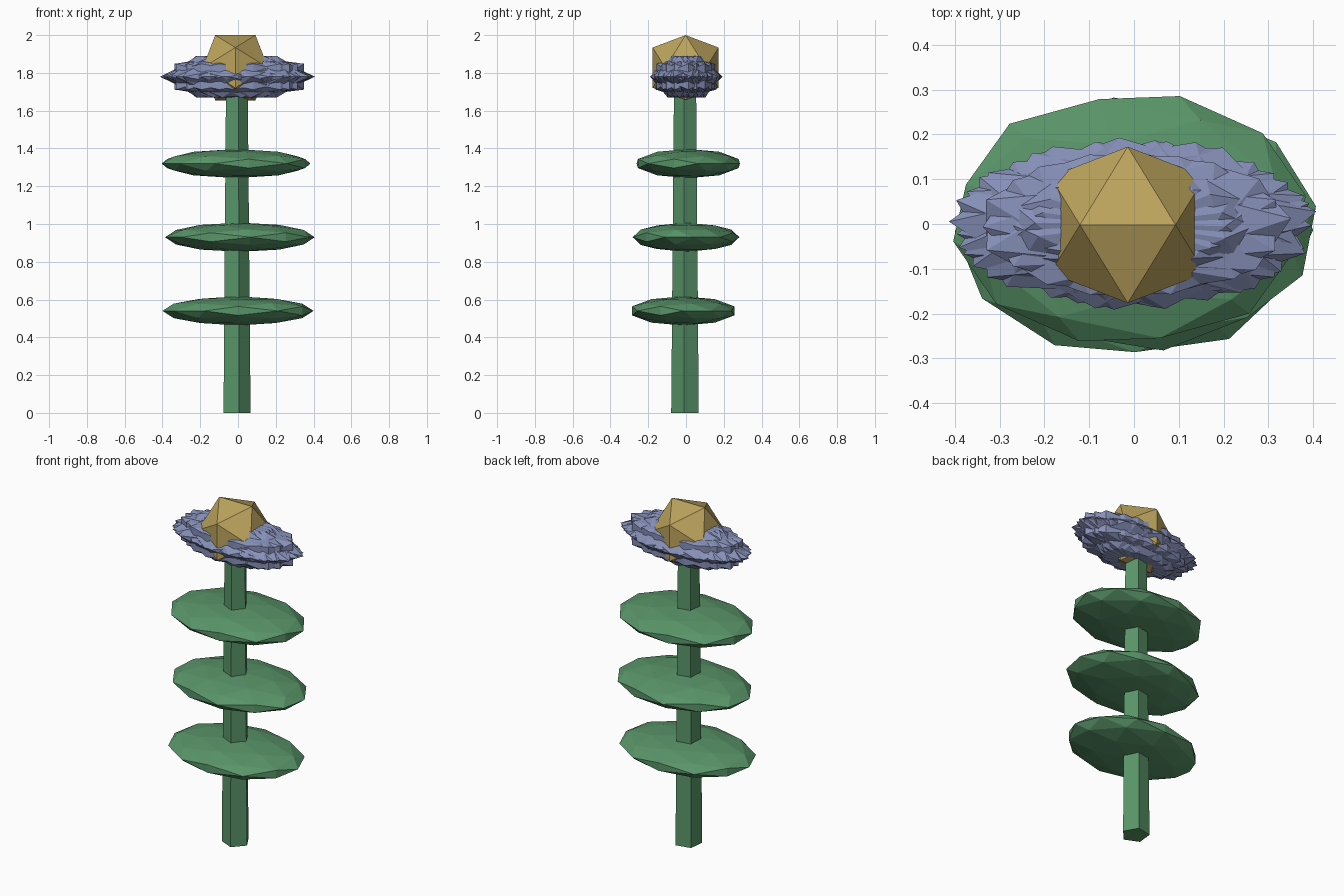
import bpy, bmesh, math, random
from mathutils import Matrix, Vector

if "Cube" in bpy.data.objects:
    bpy.data.objects.remove(bpy.data.objects["Cube"])

random.seed(4)
PHI = (1 + 5 ** 0.5) / 2


def material(name, rgb):
    m = bpy.data.materials.new(name)
    m.diffuse_color = (*rgb, 1)
    m.use_nodes = True
    m.node_tree.nodes["Principled BSDF"].inputs["Base Color"].default_value = m.diffuse_color
    return m


GREEN = material("leaf_green", (0.10, 0.30, 0.14))
BLUE = material("petal_blue", (0.24, 0.28, 0.48))
GOLD = material("centre_gold", (0.50, 0.37, 0.11))


def finish(bm, name, mat):
    bmesh.ops.recalc_face_normals(bm, faces=bm.faces)
    me = bpy.data.meshes.new(name)
    bm.to_mesh(me)
    bm.free()
    me.materials.append(mat)
    ob = bpy.data.objects.new(name, me)
    bpy.context.collection.objects.link(ob)
    return ob


def ico(name, mat, centre, scale, yaw=0, detail=0):
    """Icosahedron with an edge on top, turned about z, then stretched."""
    bm = bmesh.new()
    for a in (-1, 1):
        for b in (-PHI, PHI):
            for co in ((a, 0, b), (0, b, a), (b, a, 0)):
                bm.verts.new(Vector(co).normalized())
    bmesh.ops.convex_hull(bm, input=bm.verts[:])
    if detail:
        bmesh.ops.subdivide_edges(bm, edges=bm.edges[:], cuts=1, use_grid_fill=True)
        for v in bm.verts:
            v.co.normalize()
    m = (Matrix.Translation(centre) @ Matrix.Diagonal((*scale, 1))
         @ Matrix.Rotation(math.radians(yaw), 4, 'Z'))
    bm.transform(m)
    return finish(bm, name, mat)


# Five-sided tapered stem
bm = bmesh.new()
rings = []
for r, z in ((0.077, 0), (0.062, 1.72)):
    rings.append([bm.verts.new((-0.01 + r * math.cos(math.radians(-78 + 72 * i)),
                                -0.003 + r * math.sin(math.radians(-78 + 72 * i)), z))
                  for i in range(5)])
for i in range(5):
    j = (i + 1) % 5
    bm.faces.new((rings[0][i], rings[0][j], rings[1][j], rings[1][i]))
bm.faces.new(rings[0][::-1])
bm.faces.new(rings[1])
finish(bm, "stem", GREEN)

# Three flat leaf discs
for i, (x, y, z, yaw) in enumerate(((0.0, -0.015, 0.54, 32),
                                    (0.01, 0.0, 0.93, 8),
                                    (-0.01, 0.012, 1.32, 42))):
    ico(f"leaf_disc_{i + 1}", GREEN, (x, y, z), (0.4, 0.285, 0.077), yaw, 1)

# Overlapping pointed petals sharing one centre
COUNT = 10
for i in range(COUNT):
    yaw = 180 * i / COUNT + random.uniform(-4, 4)
    dx, dy = random.uniform(-0.01, 0.01), random.uniform(-0.005, 0.005)
    ico(f"petal_{i + 1}", BLUE, (dx, dy, 1.78), (0.405, 0.19, 0.13), yaw)

# Golden flower centre
ico("flower_centre", GOLD, (-0.014, -0.002, 1.8275), (0.203, 0.205, 0.2027))
